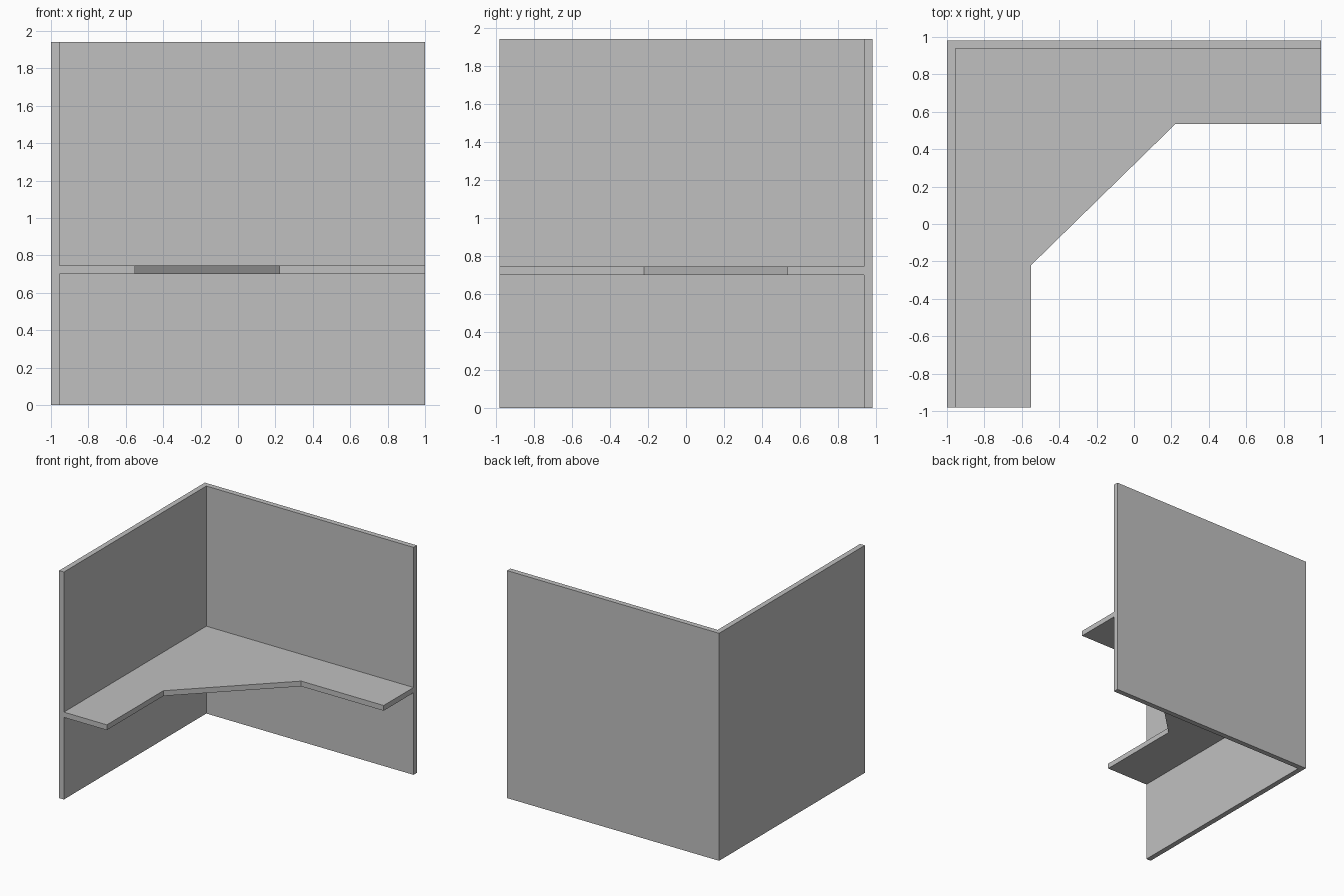
import bpy
import bmesh

cube = bpy.data.objects.get("Cube")
if cube:
    bpy.data.objects.remove(cube, do_unlink=True)

# Single light grey finish
grey = bpy.data.materials.new("light_grey")
grey.use_nodes = True
colour = (0.53, 0.53, 0.53, 1)
grey.diffuse_color = colour
grey.node_tree.nodes["Principled BSDF"].inputs["Base Color"].default_value = colour


def extrude_outline(name, outline, bottom, top):
    """Make a solid from a plan outline, between two heights."""
    bm = bmesh.new()
    face = bm.faces.new([bm.verts.new((x, y, bottom)) for x, y in outline])
    result = bmesh.ops.extrude_face_region(bm, geom=[face])
    verts = [v for v in result["geom"] if isinstance(v, bmesh.types.BMVert)]
    bmesh.ops.translate(bm, verts=verts, vec=(0, 0, top - bottom))
    bmesh.ops.recalc_face_normals(bm, faces=bm.faces)
    mesh = bpy.data.meshes.new(name)
    bm.to_mesh(mesh)
    bm.free()
    mesh.materials.append(grey)
    obj = bpy.data.objects.new(name, mesh)
    bpy.context.collection.objects.link(obj)
    return obj


X, Y = 1.0, 0.982            # half width and half depth
HEIGHT = 1.94
PANEL = 0.045                # thickness of panels and worktop
in_x, in_y = -X + PANEL, Y - PANEL

# Corner partition: side panel and back panel in one L
extrude_outline("partition_walls", [
    (-X, -Y), (in_x, -Y), (in_x, in_y), (X, in_y), (X, Y), (-X, Y)], 0, HEIGHT)

# Corner worktop with a diagonal front edge
desk_x, desk_y = -0.55, 0.535
extrude_outline("corner_worktop", [
    (in_x, -Y), (desk_x, -Y), (desk_x, -0.22), (0.222, desk_y),
    (X, desk_y), (X, in_y), (in_x, in_y)], 0.7, 0.7 + PANEL)
